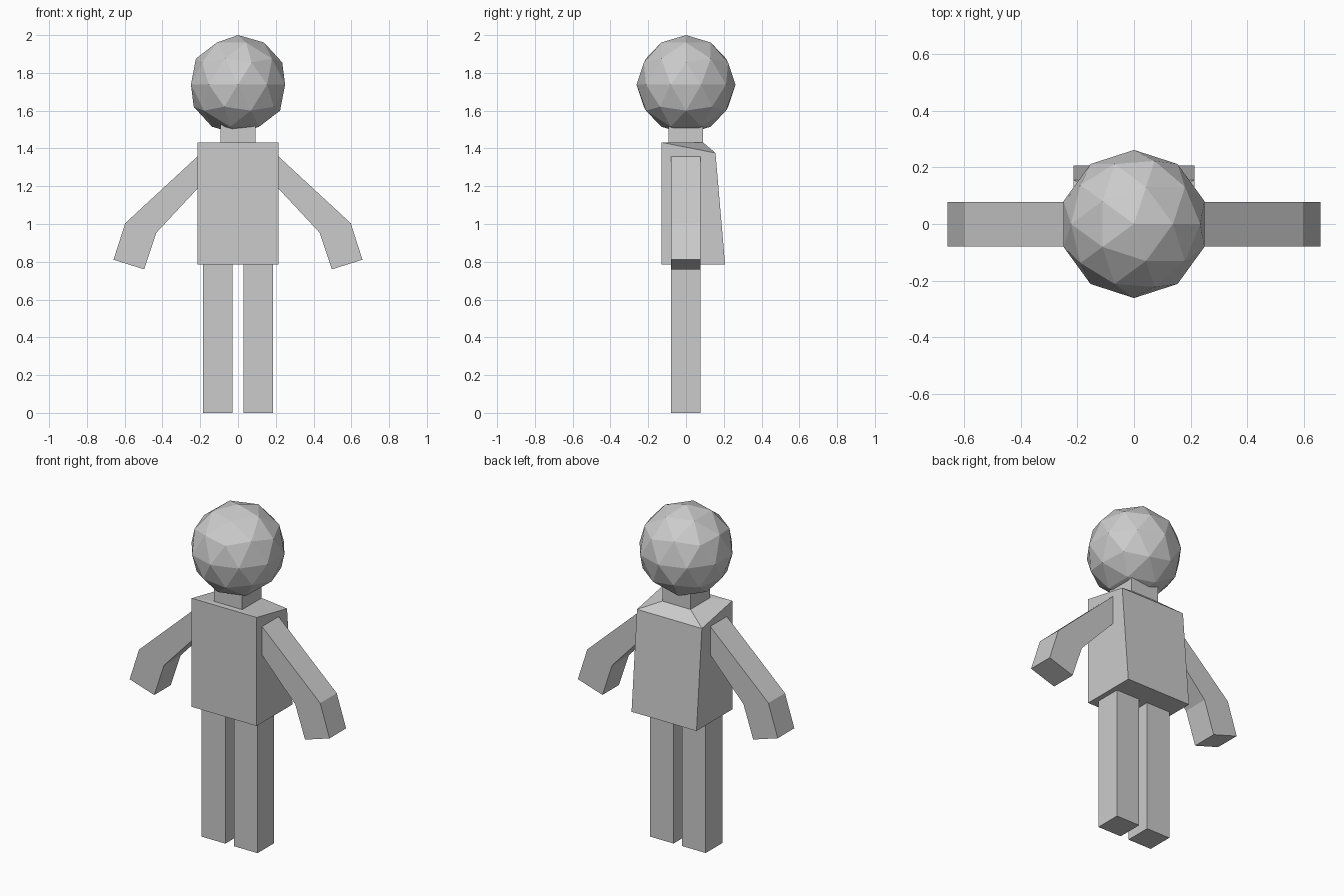
import bpy

if "Cube" in bpy.data.objects:
    bpy.data.objects.remove(bpy.data.objects["Cube"])

def make_object(name, verts, faces):
    mesh = bpy.data.meshes.new(name)
    mesh.from_pydata(verts, [], faces)
    obj = bpy.data.objects.new(name, mesh)
    bpy.context.collection.objects.link(obj)
    return obj

def loft(name, rings):
    """Join four-sided rings (counter-clockwise from above, bottom to top), capping both ends."""
    verts = [v for ring in rings for v in ring]
    faces = [(3, 2, 1, 0)]
    for r in range(len(rings) - 1):
        for i in range(4):
            j = (i + 1) % 4
            faces.append((4 * r + i, 4 * r + j, 4 * r + 4 + j, 4 * r + 4 + i))
    last = 4 * (len(rings) - 1)
    faces.append((last, last + 1, last + 2, last + 3))
    return make_object(name, verts, faces)

def ring(half_x, front, back, z_front, z_back):
    return [(-half_x, front, z_front), (half_x, front, z_front),
            (half_x, back, z_back), (-half_x, back, z_back)]

def mirror_x(obj):
    mod = obj.modifiers.new("mirror", 'MIRROR')
    mod.use_axis[0] = True
    mod.use_mirror_merge = False

# Torso with sloping back, shoulders closing in to the neck
loft("torso_and_neck", [
    ring(0.214, -0.13, 0.207, 0.785, 0.785),
    ring(0.214, -0.13, 0.156, 1.432, 1.376),
    ring(0.093, -0.093, 0.09, 1.432, 1.432),
    ring(0.093, -0.093, 0.09, 1.55, 1.55),
])

# Arms: hand, elbow and shoulder cross-sections as (inner, outer) x-z points
FRONT, BACK = -0.079, 0.077
arm_sections = [((0.497, 0.760), (0.659, 0.811)),
                ((0.433, 0.953), (0.597, 1.004)),
                ((0.212, 1.190), (0.212, 1.360))]
arm = loft("arms", [
    [(a[0], FRONT, a[1]), (b[0], FRONT, b[1]), (b[0], BACK, b[1]), (a[0], BACK, a[1])]
    for a, b in arm_sections])
mirror_x(arm)

# Legs
leg = loft("legs", [
    [(0.028, FRONT, z), (0.184, FRONT, z), (0.184, BACK, z), (0.028, BACK, z)]
    for z in (0.0, 0.785)])
mirror_x(leg)

# Faceted head
bpy.ops.mesh.primitive_ico_sphere_add(subdivisions=2, radius=0.262, location=(0, 0, 1.738))
bpy.context.object.name = "head"
